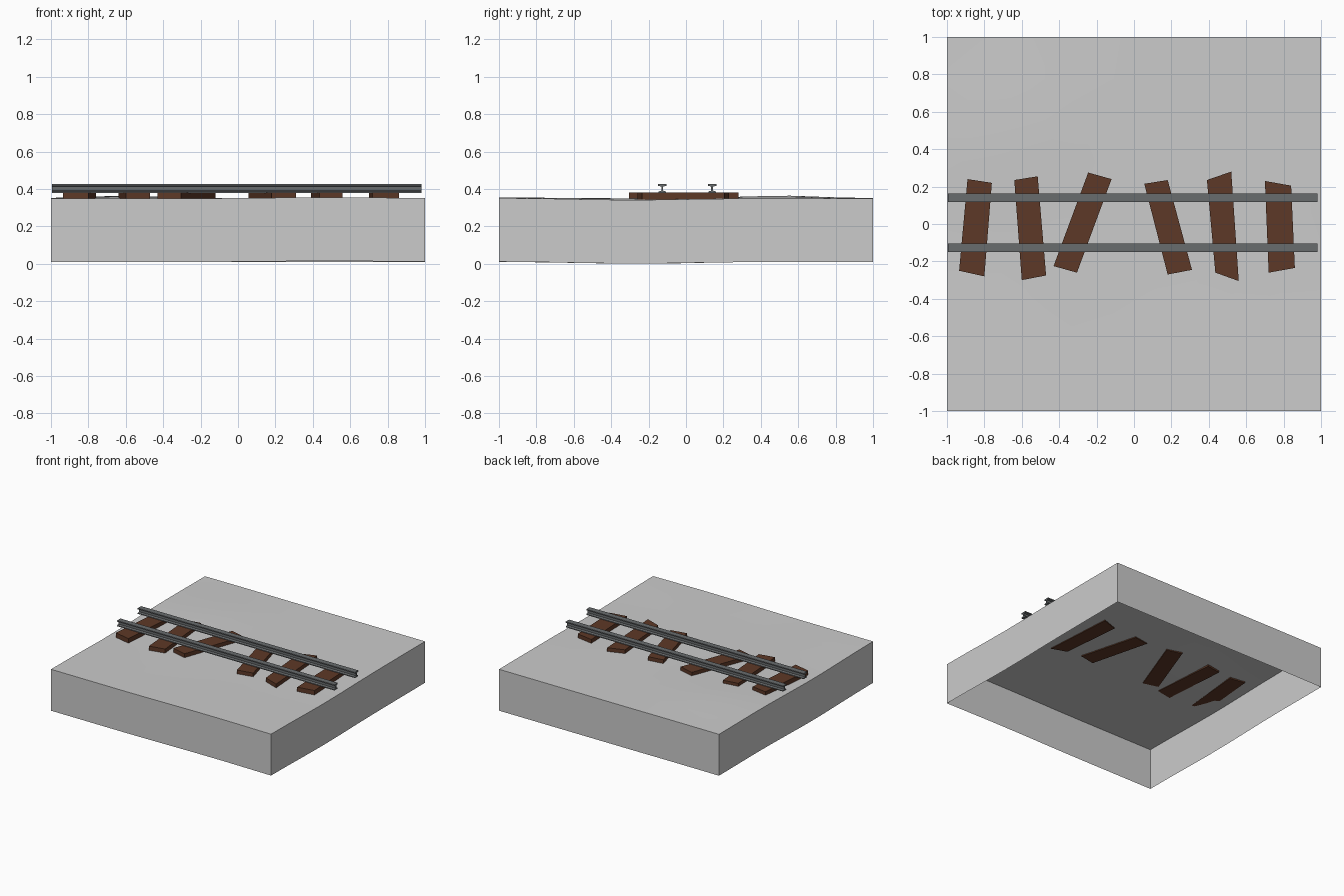
import bpy, bmesh, math
from mathutils import Vector

if "Cube" in bpy.data.objects:
    bpy.data.objects.remove(bpy.data.objects["Cube"])


def material(name, rgb):
    mat = bpy.data.materials.new(name)
    mat.diffuse_color = (*rgb, 1)
    mat.use_nodes = True
    mat.node_tree.nodes["Principled BSDF"].inputs["Base Color"].default_value = mat.diffuse_color
    return mat


def make_object(name, bm, mat=None):
    bmesh.ops.recalc_face_normals(bm, faces=bm.faces)
    mesh = bpy.data.meshes.new(name)
    bm.to_mesh(mesh)
    bm.free()
    obj = bpy.data.objects.new(name, mesh)
    bpy.context.collection.objects.link(obj)
    if mat:
        mesh.materials.append(mat)
    return obj


def prism(name, points, offset, mat):
    """Extrude a flat outline along an offset."""
    bm = bmesh.new()
    face = bm.faces.new([bm.verts.new(p) for p in points])
    ext = bmesh.ops.extrude_face_region(bm, geom=[face], use_keep_orig=True)
    verts = [v for v in ext["geom"] if isinstance(v, bmesh.types.BMVert)]
    bmesh.ops.translate(bm, verts=verts, vec=Vector(offset))
    return make_object(name, bm, mat)


def ground_height(x, y):
    def bump(cx, cy, r):
        return math.exp(-((x - cx) ** 2 + (y - cy) ** 2) / r ** 2)
    return (0.35 + 0.015 * bump(-0.6, 0.5, 0.3) - 0.009 * bump(1, -0.3, 0.4)
            - 0.01 * bump(-1, -0.25, 0.4) + 0.005 * bump(0.5, -1, 0.5)
            - 0.004 * bump(-0.3, -0.6, 0.35))


wood = material("wood", (0.11, 0.04, 0.02))
steel = material("steel", (0.14, 0.15, 0.155))

# Gently uneven ground with an open-bottomed skirt
bm = bmesh.new()
bmesh.ops.create_grid(bm, x_segments=9, y_segments=9, size=1)
for v in bm.verts:
    v.co.z = ground_height(v.co.x, v.co.y)
rim = [e for e in bm.edges if e.is_boundary]
ext = bmesh.ops.extrude_edge_only(bm, edges=rim)
low = [v for v in ext["geom"] if isinstance(v, bmesh.types.BMVert)]
bmesh.ops.translate(bm, verts=low, vec=(0, 0, -0.34))
lowest = min(v.co.z for v in bm.verts)
bmesh.ops.translate(bm, verts=bm.verts, vec=(0, 0, -lowest))
# Outward orientation: the top must face up
ground = make_object("ground", bm)
if max(ground.data.polygons, key=lambda p: abs(p.normal.z)).normal.z < 0:
    ground.data.flip_normals()
for p in ground.data.polygons:
    p.use_smooth = True
bpy.context.view_layer.objects.active = ground
ground.select_set(True)
bpy.ops.object.shade_smooth_by_angle(angle=math.radians(30))

# Six crooked sleepers, each a slanted quad outline
sleepers = [
    [(-0.89, 0.24), (-0.76, 0.22), (-0.80, -0.28), (-0.935, -0.25)],
    [(-0.64, 0.235), (-0.515, 0.255), (-0.47, -0.275), (-0.60, -0.30)],
    [(-0.245, 0.275), (-0.12, 0.24), (-0.305, -0.26), (-0.43, -0.225)],
    [(0.055, 0.215), (0.18, 0.235), (0.31, -0.245), (0.18, -0.27)],
    [(0.39, 0.235), (0.52, 0.28), (0.56, -0.305), (0.435, -0.26)],
    [(0.70, 0.23), (0.84, 0.205), (0.86, -0.235), (0.72, -0.26)],
]
for i, outline in enumerate(sleepers):
    prism(f"sleeper_{i + 1}", [(x, y, 0.342) for x, y in outline], (0, 0, 0.038), wood)

# Two I-section rails
half = [(0.021, 0.379), (0.021, 0.386), (0.005, 0.391),
        (0.005, 0.412), (0.022, 0.417), (0.022, 0.426)]
section = half + [(-y, z) for y, z in reversed(half)]
for name, cy in (("front_rail", -0.127), ("back_rail", 0.14)):
    prism(name, [(-0.995, cy + y, z) for y, z in section], (1.975, 0, 0), steel)
